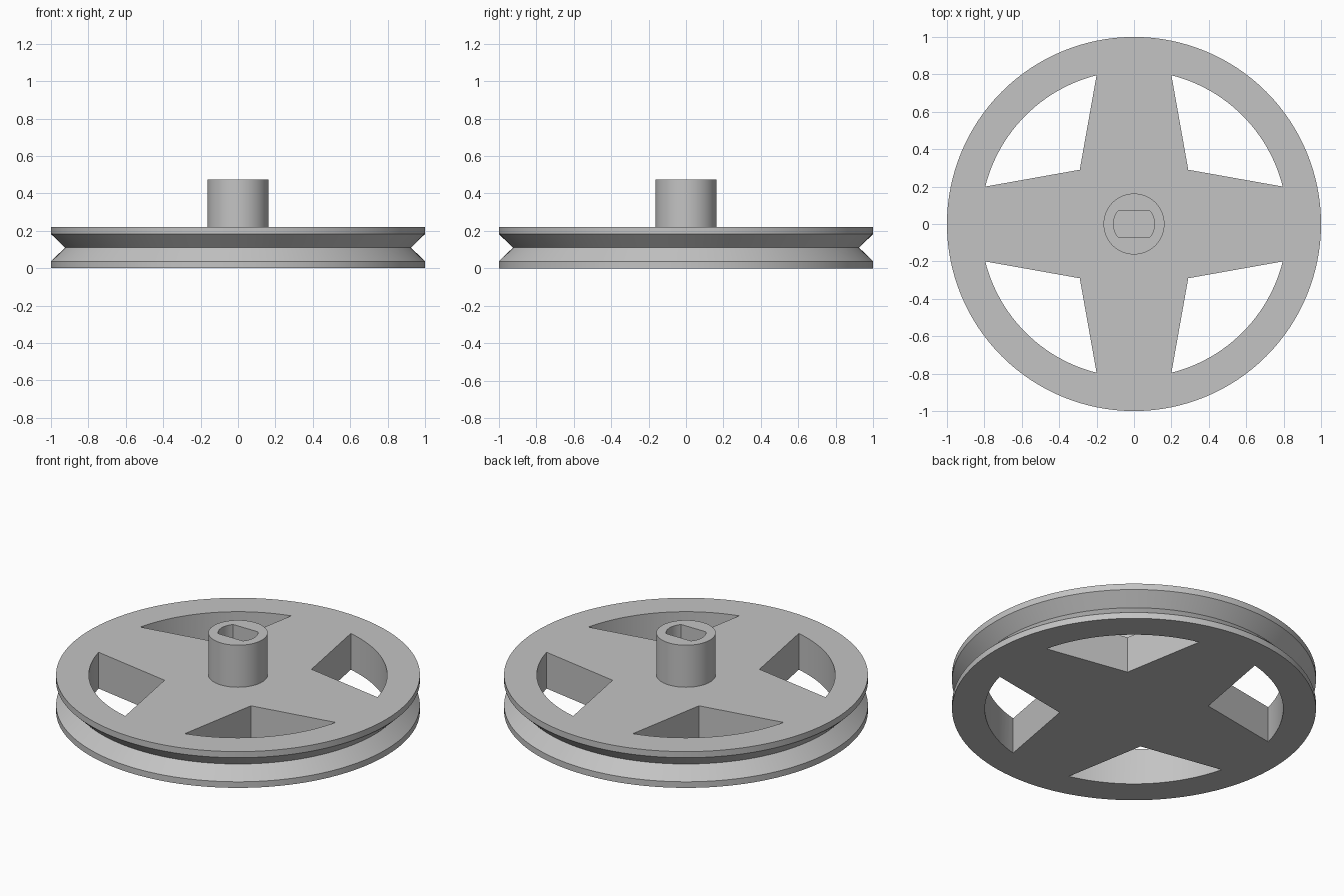
import bpy, bmesh
from math import sin, cos, pi, atan2, asin, radians

cube = bpy.data.objects.get("Cube")
if cube:
    bpy.data.objects.remove(cube, do_unlink=True)

SEGMENTS = 128
BASE_TOP, HUB_TOP = 0.22, 0.475

grey = bpy.data.materials.new("light_grey")
grey.use_nodes = True
colour = (0.55, 0.55, 0.55, 1)
grey.diffuse_color = colour
grey.node_tree.nodes["Principled BSDF"].inputs["Base Color"].default_value = colour


def make_object(name, bm):
    bmesh.ops.recalc_face_normals(bm, faces=bm.faces)
    mesh = bpy.data.meshes.new(name)
    bm.to_mesh(mesh)
    bm.free()
    mesh.materials.append(grey)
    obj = bpy.data.objects.new(name, mesh)
    bpy.context.collection.objects.link(obj)
    return obj


def loft(bm, rings):
    """Skin closed rings of points and cap both ends."""
    loops = [[bm.verts.new(p) for p in ring] for ring in rings]
    count = len(loops[0])
    for low, high in zip(loops, loops[1:]):
        for i in range(count):
            j = (i + 1) % count
            bm.faces.new((low[i], low[j], high[j], high[i]))
    bm.faces.new(loops[0][::-1])
    bm.faces.new(loops[-1])


def prism(bm, outline, bottom, top):
    loft(bm, [[(x, y, z) for x, y in outline] for z in (bottom, top)])


def arc(radius, start, end, steps):
    angles = [start + (end - start) * i / steps for i in range(steps + 1)]
    return [(radius * cos(a), radius * sin(a)) for a in angles]


# Grooved wheel with a central hub, turned from one profile
profile = [(1, 0), (1, 0.037), (0.925, 0.11), (1, 0.183), (1, BASE_TOP),
           (0.163, BASE_TOP), (0.163, HUB_TOP)]
bm = bmesh.new()
loft(bm, [[(r * cos(2 * pi * i / SEGMENTS), r * sin(2 * pi * i / SEGMENTS), z)
           for i in range(SEGMENTS)] for r, z in profile])
pulley = make_object("pulley_wheel", bm)

# Four windows between the tapering spokes
bm = bmesh.new()
edge = atan2(0.2, 0.795)
window = [(0.29, 0.29)] + arc(0.82, edge, pi / 2 - edge, 24)
for turn in range(4):
    c, s = cos(turn * pi / 2), sin(turn * pi / 2)
    prism(bm, [(x * c - y * s, x * s + y * c) for x, y in window], -0.1, 0.3)

# Blind shaft bore with two flats
flat = asin(0.072 / 0.11)
bore = arc(0.11, -flat, flat, 16) + arc(0.11, pi - flat, pi + flat, 16)
prism(bm, bore, BASE_TOP, HUB_TOP + 0.1)
cutter = make_object("opening_cutter", bm)
cutter.hide_render = True

cut = pulley.modifiers.new("openings", "BOOLEAN")
cut.operation = "DIFFERENCE"
cut.solver = "EXACT"
cut.object = cutter

bpy.ops.object.select_all(action="DESELECT")
pulley.select_set(True)
bpy.context.view_layer.objects.active = pulley
bpy.ops.object.modifier_apply(modifier=cut.name)
bpy.data.objects.remove(cutter, do_unlink=True)
bpy.ops.object.shade_smooth_by_angle(angle=radians(30))
